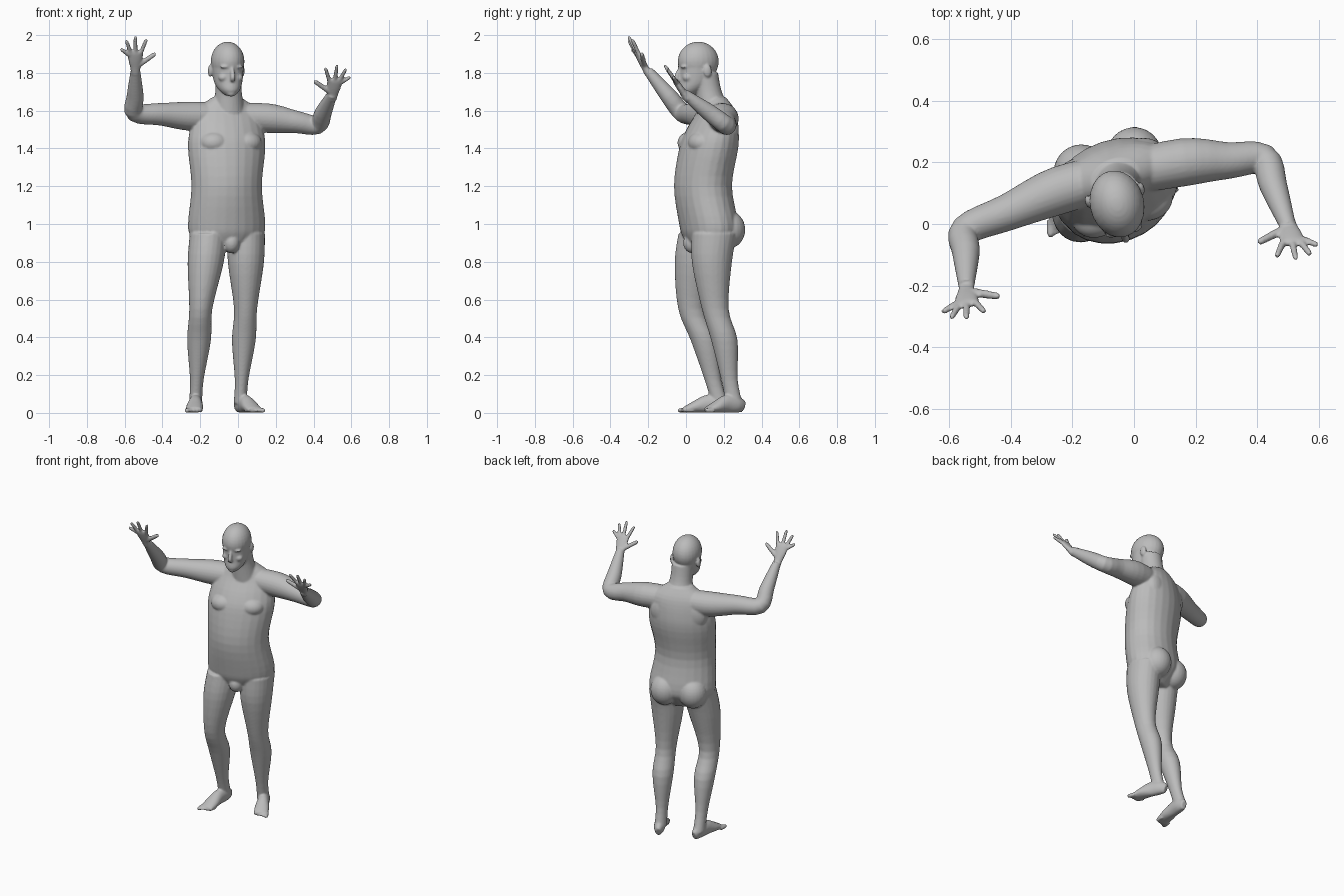
import bpy, bmesh, math
from mathutils import Vector, Matrix

if "Cube" in bpy.data.objects:
    bpy.data.objects.remove(bpy.data.objects["Cube"])

skin = bpy.data.materials.new("skin_grey")
skin.use_nodes = True
grey = (.5, .5, .5, 1)
skin.diffuse_color = grey
skin.node_tree.nodes["Principled BSDF"].inputs["Base Color"].default_value = grey

bm = bmesh.new()
RIGHTWARD = Vector((1, 0, 0))
UP = Vector((0, 0, 1))


def spline(before, start, end, after, t):
    """Smooth value between start and end, using the neighbours for the slope."""
    slope_in, slope_out = (end - before) / 2, (after - start) / 2
    ease = t * t * (3 - 2 * t)
    bend = t * (1 - t)
    return start + (end - start) * ease + bend * ((1 - t) * slope_in - t * slope_out)


def refine(rows, steps=4):
    """Add smooth in-between rows to a short list of sections."""
    padded = [rows[0], *rows, rows[-1]]
    result = []
    for group in zip(padded, padded[1:], padded[2:], padded[3:]):
        for step in range(steps):
            result.append([spline(*values, step / steps) for values in zip(*group)])
    return result + [rows[-1]]


def loft(sections, across, axis=None, place=Matrix(), sides=24):
    """Closed tube of oval rings from (centre, half width, half depth) sections.
    Rings follow the path unless an axis is given."""
    rows = refine([(*centre, width, depth) for centre, width, depth in sections])
    points = [Vector(row[:3]) for row in rows]
    last = len(points) - 1
    rings = []
    for i, (point, row) in enumerate(zip(points, rows)):
        along = axis or (points[min(i + 1, last)] - points[max(i - 1, 0)]).normalized()
        wide = (across - along * across.dot(along)).normalized()
        deep = along.cross(wide)
        width, depth = row[3:]
        ring = []
        for k in range(sides):
            angle = math.tau * k / sides
            offset = wide * width * math.cos(angle) + deep * depth * math.sin(angle)
            ring.append(bm.verts.new(place @ (point + offset)))
        rings.append(ring)
    for lower, upper in zip(rings, rings[1:]):
        for k in range(sides):
            bm.faces.new((lower[k - 1], lower[k], upper[k], upper[k - 1]))
    bm.faces.new(rings[0][::-1])
    bm.faces.new(rings[-1])


def digit(root, tip, radius, across):
    """A finger or toe: a slim tube with a rounded end."""
    shape = [(0, 1.1), (.5, 1), (.9, .85), (1, .4)]
    loft([(root.lerp(tip, t), radius * size, radius * size) for t, size in shape],
         across, sides=12)


def blob(center, size, place=Matrix()):
    matrix = place @ Matrix.Translation(center) @ Matrix.Diagonal((*size, 1))
    bmesh.ops.create_uvsphere(bm, u_segments=24, v_segments=16, radius=1, matrix=matrix)


def turned(x, y, degrees):
    return Matrix.Translation((x, y, 0)) @ Matrix.Rotation(math.radians(degrees), 4, 'Z')


# Torso, turned a little to the left: height, y, half width, half depth
trunk = turned(-.06, .12, 18)
torso_shape = [(.86, .11, .1, .08), (.93, .12, .19, .13), (1, .12, .21, .15),
               (1.2, .09, .19, .15), (1.4, .12, .21, .15), (1.5, .14, .2, .13),
               (1.6, .16, .17, .09), (1.67, .15, .08, .06)]
loft([((-.06, y, z), width, depth) for z, y, width, depth in torso_shape],
     trunk.to_3x3() @ RIGHTWARD, UP)
for side in (-1, 1):
    blob((side * .09, -.07, 1.43), (.08, .07, .06), trunk)     # chest
    blob((side * .09, .08, .97), (.09, .09, .1), trunk)        # buttock
    blob((side * .09, .08, 1.5), (.09, .05, .1), trunk)        # shoulder blade
blob((-.035, .035, .9), (.045, .05, .055))                     # groin

# Neck and head
loft([((-.05, .15, 1.58), .09, .09), ((-.05, .12, 1.7), .07, .07),
      ((-.05, .1, 1.8), .07, .07)], RIGHTWARD, UP)
head = turned(-.055, .065, 14)
blob((0, 0, 1.86), (.088, .11, .105), head)                    # cranium
jaw_shape = [(1.68, -.06, .025), (1.71, -.04, .055), (1.76, -.01, .076), (1.86, 0, .086)]
loft([((0, y, z), width, width * 1.2) for z, y, width in jaw_shape], RIGHTWARD, UP, head)
nose_shape = [(1.83, -.1, .007), (1.775, -.117, .014), (1.76, -.1, .01)]
loft([((0, y, z), width, width) for z, y, width in nose_shape], RIGHTWARD, place=head)
blob((0, -.08, 1.69), (.024, .02, .016), head)                 # chin
for lip_height in (1.72, 1.732):
    blob((0, -.093, lip_height), (.024, .012, .006), head)     # lip
for side in (-1, 1):
    blob((side * .034, -.09, 1.832), (.03, .014, .008), head)  # brow
    blob((side * .04, -.07, 1.775), (.027, .025, .022), head)  # cheek
    blob((side * .088, .03, 1.81), (.011, .022, .033), head)   # ear


def leg(hip, knee, ankle):
    joints = [Vector(joint) for joint in (hip, knee, ankle)]
    # Joint, fraction to the next joint, half width, half depth, muscle bulge
    shape = [(0, 0, .1, .12, 0), (0, .4, .095, .105, -.015), (0, 1, .061, .071, 0),
             (1, .33, .063, .07, .015), (1, .75, .036, .044, 0), (1, 1, .035, .045, 0)]
    loft([(joints[i].lerp(joints[i + 1], t) + Vector((0, bulge, 0)), width, depth)
          for i, t, width, depth, bulge in shape], RIGHTWARD, UP)


def foot(heel, toe, inner):
    """Sole from heel to toe; inner is the side that carries the big toe."""
    heel, toe = Vector((*heel, 0)), Vector((*toe, 0))
    length = toe - heel
    side = length.normalized().cross(UP)
    shape = [(0, .018, .03), (.15, .033, .043), (.4, .036, .048),
             (.65, .045, .032), (.88, .043, .015)]
    loft([(heel + length * t + UP * height, width, height) for t, width, height in shape], side)
    for i in range(5):
        shift = side * inner * (.036 - .0175 * i) + UP * .013
        start, end = (heel + length * (reach - .03 * i) + shift for reach in (.8, 1))
        digit(start, end, .009 if i else .0135, side)


leg((-.155, .08, .95), (-.197, .03, .55), (-.225, .18, .05))
foot((-.218, .225), (-.235, -.045), 1)
leg((.043, .15, .95), (.04, .155, .55), (.012, .255, .05))
foot((-.005, .305), (.105, .085), -1)


def arm(shoulder, elbow, wrist):
    shoulder, elbow, wrist = Vector(shoulder), Vector(elbow), Vector(wrist)
    path = [Vector((-.05, .16, 1.57)), shoulder, shoulder.lerp(elbow, .55), elbow,
            elbow.lerp(wrist, .4), wrist]
    radii = (.07, .078, .06, .05, .045, .026)
    loft([(point, radius, radius) for point, radius in zip(path, radii)], Vector((0, .6, .8)))


def hand(wrist, aim, across):
    """Open hand; across points from the thumb side to the little finger."""
    wrist, aim, across = Vector(wrist), Vector(aim).normalized(), Vector(across)
    across = (across - aim * across.dot(aim)).normalized()
    palm_shape = [(-.02, .024, .02), (.02, .029, .018), (.06, .038, .017),
                  (.1, .041, .014), (.115, .034, .009)]
    loft([(wrist + aim * reach, width, depth) for reach, width, depth in palm_shape], across)
    digit(wrist + aim * .03 - across * .02, wrist + aim * .09 - across * .11, .0135, across)
    for spread, reach in ((-.06, .18), (0, .205), (.05, .185), (.08, .135)):
        root = wrist + across * spread * .45 + aim * .095
        digit(root, wrist + across * spread + aim * reach, .011, across)


arm((.16, .2, 1.56), (.42, .21, 1.525), (.5, -.01, 1.69))
hand((.5, 0, 1.675), (.12, -.56, .82), (1, .1, -.1))
arm((-.24, .11, 1.57), (-.545, -.02, 1.59), (-.543, -.2, 1.81))
hand((-.543, -.21, 1.815), (0, -.47, .88), (-1, -.1, -.2))

# Flat soles
for vertex in bm.verts:
    vertex.co.z = max(vertex.co.z, 0)

mesh = bpy.data.meshes.new("body")
bm.to_mesh(mesh)
bm.free()
mesh.materials.append(skin)
body = bpy.data.objects.new("body", mesh)
bpy.context.collection.objects.link(body)

# Fuse all parts into one smooth skin
fuse = body.modifiers.new("fuse", 'REMESH')
fuse.mode = 'VOXEL'
fuse.voxel_size = .006
relax = body.modifiers.new("relax", 'SMOOTH')
relax.iterations = 5
bpy.context.view_layer.objects.active = body
body.select_set(True)
for modifier in ("fuse", "relax"):
    bpy.ops.object.modifier_apply(modifier=modifier)
bpy.ops.object.shade_smooth()
